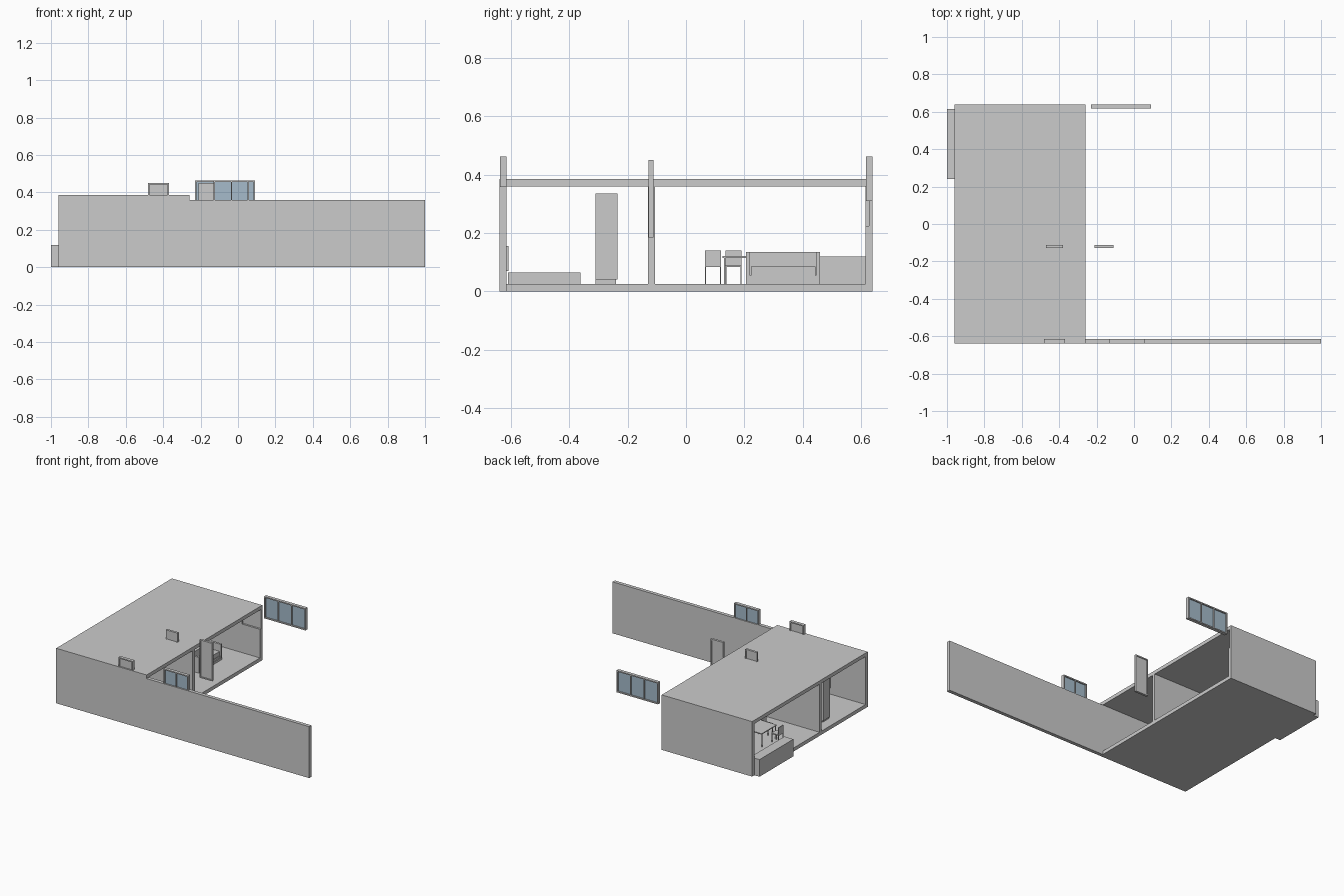
import bpy, bmesh

if "Cube" in bpy.data.objects:
    bpy.data.objects.remove(bpy.data.objects["Cube"])


def material(name, rgb):
    m = bpy.data.materials.new(name)
    m.diffuse_color = (*rgb, 1)
    m.use_nodes = True
    m.node_tree.nodes["Principled BSDF"].inputs["Base Color"].default_value = m.diffuse_color
    return m


GREY = material("plaster_grey", (0.6, 0.6, 0.6))
GLASS = material("glass_blue", (0.38, 0.5, 0.6))


def boxes(name, parts, mat=GREY):
    """One object from boxes given as (x0, x1, y0, y1, z0, z1)."""
    bm = bmesh.new()
    for x0, x1, y0, y1, z0, z1 in parts:
        verts = bmesh.ops.create_cube(bm, size=1)["verts"]
        for v in verts:
            v.co.x = x1 if v.co.x > 0 else x0
            v.co.y = y1 if v.co.y > 0 else y0
            v.co.z = z1 if v.co.z > 0 else z0
    me = bpy.data.meshes.new(name)
    bm.to_mesh(me)
    bm.free()
    me.materials.append(mat)
    ob = bpy.data.objects.new(name, me)
    bpy.context.collection.objects.link(ob)
    return ob


def framed_panel(name, x0, x1, y0, y1, z0, z1, panes, mat, t=0.008):
    """Frame with upright bars and a thin recessed panel."""
    frame = [(x0, x1, y0, y1, z0, z0 + t), (x0, x1, y0, y1, z1 - t, z1)]
    step = (x1 - x0 - t) / panes
    for i in range(panes + 1):
        w = t if i in (0, panes) else t * 0.6
        c = x0 + t / 2 + i * step
        frame.append((c - w / 2, c + w / 2, y0, y1, z0 + t, z1 - t))
    boxes(name + "_frame", frame)
    ym = (y0 + y1) / 2
    boxes(name + "_panel", [(x0 + t, x1 - t, ym - 0.003, ym + 0.003, z0 + t, z1 - t)], mat)


def legs(x0, x1, y0, y1, z0, z1, t):
    return [(x, x + t, y, y + t, z0, z1) for x in (x0, x1 - t) for y in (y0, y1 - t)]


# Shell: floor, roof and walls, open at both ends
L, R, F, T = -0.96, -0.26, 0.025, 0.36
boxes("floor", [(L, R, -0.64, 0.64, 0, F)])
boxes("roof", [(L, R, -0.64, 0.64, T, 0.385)])
boxes("front_wall", [(L, 1.0, -0.64, -0.615, 0, T)])
boxes("back_wall", [(L, R, 0.628, 0.64, F, T),
                    (L, -0.40, 0.615, 0.628, F, T),
                    (-0.40, R, 0.615, 0.628, F, 0.225)])
boxes("partition_wall", [(L, R, -0.13, -0.107, F, T)])

# Raised windows and doors
framed_panel("back_window", -0.23, 0.09, 0.617, 0.64, 0.31, 0.463, 3, GLASS)
framed_panel("front_window", -0.13, 0.06, -0.638, -0.615, 0.31, 0.463, 2, GLASS)
framed_panel("small_window", -0.48, -0.37, -0.638, -0.615, 0.36, 0.45, 1, GREY)
for name, x0, x1 in (("outer_door", -0.21, -0.11), ("inner_door", -0.47, -0.38)):
    framed_panel(name, x0, x1, -0.128, -0.112, 0.185, 0.45, 1, GREY)

# Kitchen counter overhanging the open end
boxes("counter", [(-1.0, -0.93, 0.24, 0.615, 0, 0.12)])

# Table and chairs
boxes("table", [(-0.79, -0.65, 0.125, 0.29, 0.115, 0.121)]
      + legs(-0.79, -0.65, 0.13, 0.285, F, 0.115, 0.005))
for name, x0, side, y0 in (("left_chair", -0.85, 0, 0.135), ("right_chair", -0.72, 1, 0.065)):
    x1 = x0 + 0.055
    bx = x1 - 0.005 if side else x0
    boxes(name, [(x0, x1, y0, y0 + 0.055, 0.083, 0.09),
                 (bx, bx + 0.005, y0, y0 + 0.055, 0.09, 0.14)]
          + legs(x0, x1, y0, y0 + 0.055, F, 0.083, 0.004))

# Sofa: base, back, arms and seat cushion
boxes("sofa", [(-0.55, -0.445, 0.205, 0.46, F, 0.04),
               (-0.55, -0.52, 0.205, 0.46, 0.04, 0.135),
               (-0.52, -0.445, 0.205, 0.22, 0.04, 0.135),
               (-0.52, -0.445, 0.445, 0.46, 0.04, 0.135)])
boxes("sofa_seat", [(-0.52, -0.45, 0.22, 0.445, 0.04, 0.055),
                    (-0.52, -0.453, 0.222, 0.443, 0.055, 0.085)])

# Bedroom furniture
boxes("bed", [(-0.68, -0.48, -0.61, -0.362, F, 0.065)])
boxes("headboard", [(-0.69, -0.47, -0.615, -0.608, 0.07, 0.155)])
boxes("wardrobe", [(-0.90, -0.72, -0.31, -0.235, 0.04, 0.335),
                   (-0.89, -0.73, -0.31, -0.24, F, 0.04)])
